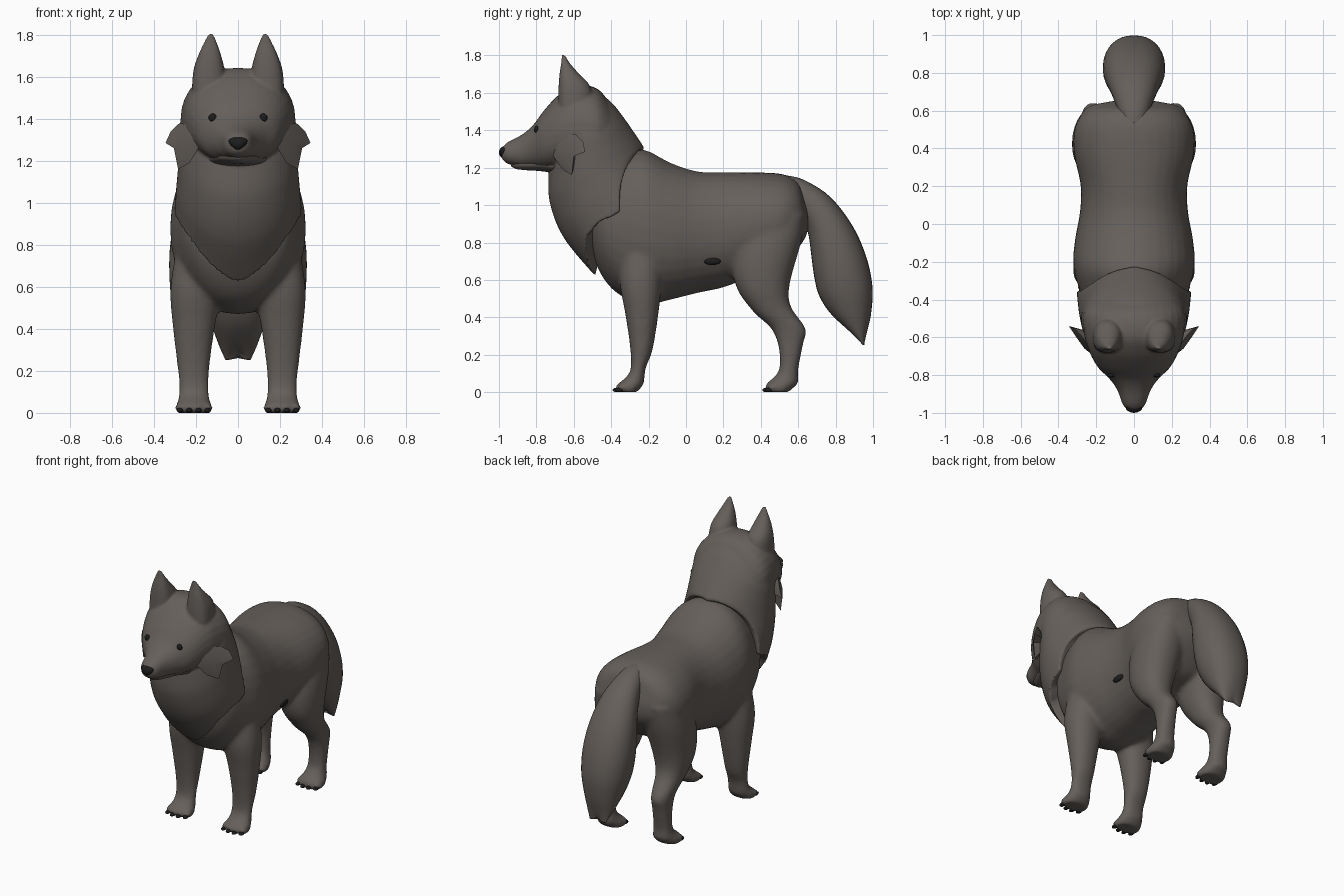
import bpy, bmesh, math
from mathutils import Vector
from mathutils.bvhtree import BVHTree

if "Cube" in bpy.data.objects:
    bpy.data.objects.remove(bpy.data.objects["Cube"])


def material(name, colour):
    mat = bpy.data.materials.new(name)
    mat.use_nodes = True
    mat.diffuse_color = (*colour, 1)
    mat.node_tree.nodes["Principled BSDF"].inputs["Base Color"].default_value = (*colour, 1)
    return mat


FUR = material("grey_brown_fur", (0.13, 0.115, 0.104))
BLACK = material("black", (0.012, 0.012, 0.012))


def finish(name, bm, mat):
    bmesh.ops.recalc_face_normals(bm, faces=bm.faces)
    mesh = bpy.data.meshes.new(name)
    bm.to_mesh(mesh)
    bm.free()
    mesh.materials.append(mat)
    for p in mesh.polygons:
        p.use_smooth = True
    obj = bpy.data.objects.new(name, mesh)
    bpy.context.collection.objects.link(obj)
    return obj


def spline(a, b, c, d, t):
    return b + (c - a) * t / 2 + (2 * a - 5 * b + 4 * c - d) * t * t / 2 + (3 * (b - c) + d - a) * t ** 3 / 2


def loft(bm, rings, side=1, power=2.2, steps=5, sides=32, edge=None):
    """Rings are (y, z) of one edge, (y, z) of the opposite edge, half width, centre x."""
    keys = [Vector(tuple(r) if len(r) == 6 else (*r, 0)) for r in rings]
    pad = [keys[0]] + keys + [keys[-1]]
    dense = [spline(*pad[i:i + 4], k / steps) for i in range(len(keys) - 1) for k in range(steps)]
    dense.append(keys[-1])
    loops = []
    for n, (ay, az, by, bz, w, cx) in enumerate(dense):
        loop = []
        for k in range(sides):
            ang = math.tau * k / sides
            c, s = [math.copysign(abs(f) ** (2 / power), f) for f in (math.cos(ang), math.sin(ang))]
            co = Vector((side * cx + w * s, (ay + by) / 2 + (ay - by) / 2 * c, (az + bz) / 2 + (az - bz) / 2 * c))
            if edge:
                co += edge(n / (len(dense) - 1), c, s)
            loop.append(bm.verts.new(co))
        loops.append(loop)
    for a, b in zip(loops, loops[1:]):
        for k in range(sides):
            j = (k + 1) % sides
            bm.faces.new((a[k], a[j], b[j], b[k]))
    for cap in (loops[0], loops[-1]):
        mid = bm.verts.new(sum((v.co for v in cap), Vector()) / sides)
        for k in range(sides):
            bm.faces.new((cap[k], cap[(k + 1) % sides], mid))


def ball(bm, centre, scale, taper=0):
    for v in bmesh.ops.create_uvsphere(bm, u_segments=16, v_segments=10, radius=1)["verts"]:
        v.co.x *= 1 + taper * v.co.z
        v.co = [c + a * b for c, a, b in zip(centre, v.co, scale)]


def blend(obj, voxel, smoothing):
    bpy.context.view_layer.objects.active = obj
    mod = obj.modifiers.new("blend", 'REMESH')
    mod.mode, mod.voxel_size, mod.use_smooth_shade = 'VOXEL', voxel, True
    bpy.ops.object.modifier_apply(modifier="blend")
    mod = obj.modifiers.new("soften", 'SMOOTH')
    mod.factor, mod.iterations = 0.5, smoothing
    bpy.ops.object.modifier_apply(modifier="soften")


def tree(obj):
    return BVHTree.FromPolygons([v.co for v in obj.data.vertices], [p.vertices[:] for p in obj.data.polygons])


# Torso, legs and paws, blended into one skin
bm = bmesh.new()
loft(bm, [(-.52, .82, -.48, 1.12, .17), (-.465, .65, -.42, 1.2, .25), (-.37, .53, -.32, 1.28, .29),
          (-.22, .47, -.22, 1.295, .322), (-.08, .495, -.08, 1.225, .312), (.06, .53, .06, 1.18, .287),
          (.2, .56, .2, 1.175, .282), (.36, .62, .38, 1.175, .317), (.49, .66, .52, 1.165, .315),
          (.575, .74, .6, 1.12, .265), (.635, .82, .63, 1.04, .2), (.655, .88, .65, .98, .1)], power=2.12)
front_leg = [(-.34, .8, -.12, .8, .11, .18), (-.355, .6, -.13, .58, .122, .2), (-.325, .42, -.15, .4, .1, .21),
             (-.3, .25, -.18, .22, .078, .212), (-.295, .13, -.215, .13, .07, .21), (-.32, .08, -.225, .05, .075, .21),
             (-.36, .045, -.24, .025, .086, .21), (-.365, 0, -.26, 0, .084, .21)]
hind_leg = [(.32, .95, .64, .95, .12, .18), (.25, .72, .615, .8, .142, .185), (.27, .56, .555, .58, .122, .2),
            (.36, .43, .56, .46, .09, .21), (.455, .34, .64, .34, .066, .215), (.495, .24, .627, .26, .06, .215),
            (.5, .13, .6, .12, .06, .212), (.47, .08, .6, .05, .07, .21), (.43, .045, .575, .025, .086, .21),
            (.425, 0, .55, 0, .084, .21)]
toes = [(side * .21 + dx, y + abs(dx) * .3) for side in (-1, 1) for y in (-.353, .447) for dx in (-.066, -.022, .022, .066)]
for side in (-1, 1):
    loft(bm, front_leg, side)
    loft(bm, hind_leg, side)
for x, y in toes:
    ball(bm, (x, y, .025), (.025, .034, .025))
body = finish("body", bm, FUR)
blend(body, .012, 12)

# Claws
bm = bmesh.new()
for x, y in toes:
    ball(bm, (x, y - .022, .012), (.015, .024, .012))
finish("claws", bm, BLACK)


# Skull, muzzle, ears and neck mane with a pointed bib
def ragged(t, c, s):
    if c < 0:
        return Vector((0, .13 * abs(s) * c, 0)) * t ** 8
    notch = max(0, 1 - abs(abs(s) - .75) / .7) * min(1, c * 3)
    return Vector((0, -.1, .085)) * notch * t ** 8


def hollow(t, c, s):
    return Vector((0, .04, .01)) * max(0, c - .55) * (1 - t)


bm = bmesh.new()
loft(bm, [(-.985, 1.25, -.985, 1.305, .03), (-.955, 1.222, -.955, 1.335, .06), (-.88, 1.203, -.88, 1.375, .088),
          (-.82, 1.197, -.82, 1.425, .13), (-.76, 1.185, -.76, 1.505, .19), (-.68, 1.18, -.68, 1.59, .235),
          (-.6, 1.15, -.59, 1.64, .262), (-.47, 1.15, -.47, 1.62, .27), (-.36, 1.2, -.38, 1.5, .2)])
loft(bm, [(-.69, 1.54, -.46, 1.6, .15), (-.72, 1.45, -.39, 1.54, .24), (-.72, 1.32, -.32, 1.45, .275),
          (-.735, 1.15, -.265, 1.37, .282), (-.725, 1, -.235, 1.325, .286), (-.65, .82, -.225, 1.31, .294),
          (-.485, .62, -.222, 1.305, .303)], edge=ragged, steps=8, sides=64, power=1.95)
for side in (-1, 1):
    loft(bm, [(-.7, 1.53, -.49, 1.54, .08, .14), (-.695, 1.62, -.515, 1.64, .074, .138), (-.685, 1.7, -.57, 1.7, .055, .135),
              (-.67, 1.77, -.622, 1.76, .029, .131), (-.665, 1.805, -.645, 1.8, .012, .13)], side, edge=hollow)
head = finish("head_and_mane", bm, FUR)
blend(head, .0085, 3)

# Lower jaw
bm = bmesh.new()
loft(bm, [(-.935, 1.208, -.935, 1.24, .018), (-.91, 1.194, -.91, 1.25, .042), (-.86, 1.187, -.86, 1.255, .068),
          (-.78, 1.182, -.78, 1.26, .105), (-.7, 1.17, -.7, 1.26, .14)])
finish("lower_jaw", bm, FUR)

# Cheek tufts, thin towards the rim
rim = [(.2, -.7, 1.37), (.28, -.59, 1.378), (.32, -.55, 1.34), (.345, -.54, 1.285), (.305, -.6, 1.26),
       (.285, -.61, 1.16), (.23, -.66, 1.19), (.17, -.73, 1.29)]
bm = bmesh.new()
for side in (-1, 1):
    loop = [bm.verts.new((side * x, y, z)) for x, y, z in rim]
    for x, y, z in ((.262, -.66, 1.29), (.2, -.58, 1.29)):
        mid = bm.verts.new((side * x, y, z))
        for k in range(len(loop)):
            bm.faces.new((loop[k - 1], loop[k], mid))
tufts = finish("cheek_tufts", bm, FUR)
bpy.context.view_layer.objects.active = tufts
tufts.select_set(True)
bpy.ops.object.shade_smooth_by_angle(angle=math.radians(40))


# Tail with a forked tip
def fork(t, c, s):
    return Vector((0, 0, .035 * (1 - min(1, abs(s) * 1.3)) * t ** 8))


bm = bmesh.new()
loft(bm, [(.54, 1.0, .53, 1.16, .07), (.6, .95, .63, 1.135, .09), (.65, .86, .77, 1.045, .125), (.67, .73, .89, .89, .155),
          (.685, .62, .965, .72, .165), (.71, .52, .997, .56, .155), (.77, .42, .99, .42, .125), (.87, .32, .97, .32, .09),
          (.94, .255, .955, .25, .06)], edge=fork)
finish("tail", bm, FUR)

# Nose, eyes and the dark flank mark
bm = bmesh.new()
ball(bm, (0, -.97, 1.282), (.043, .03, .033), taper=.35)
finish("nose", bm, BLACK)
head_tree = tree(head)
bm = bmesh.new()
for x in (-.12, .12):
    hit = head_tree.ray_cast(Vector((x, -2, 1.405)), Vector((0, 1, 0)))[0]
    ball(bm, hit, (.02, .012, .02))
finish("eyes", bm, BLACK)
bm = bmesh.new()
hit = tree(body).ray_cast(Vector((1, .14, .7)), Vector((-1, 0, 0)))[0]
ball(bm, hit, (.014, .046, .02))
finish("flank_mark", bm, BLACK)
